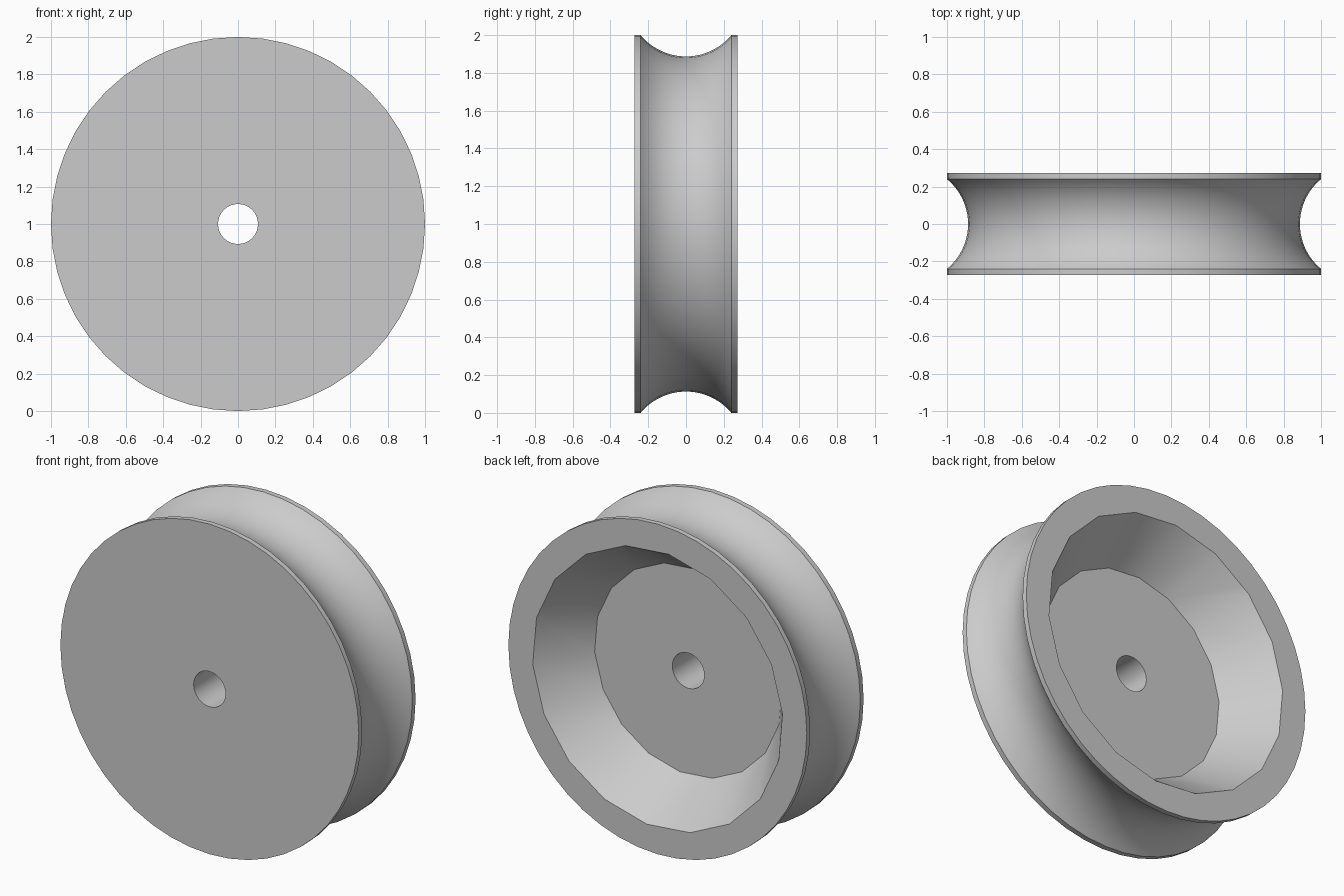
import bpy, bmesh, math

cube = bpy.data.objects.get("Cube")
if cube:
    bpy.data.objects.remove(cube, do_unlink=True)

HALF_WIDTH = 0.272
GROOVE_EDGE = 0.24
GROOVE_DEPTH = 0.113
FLOOR_Y = -0.022

grey = bpy.data.materials.new("light grey")
grey.use_nodes = True
colour = (0.6, 0.6, 0.6, 1)
grey.diffuse_color = colour
grey.node_tree.nodes["Principled BSDF"].inputs["Base Color"].default_value = colour


def lathe(name, profile, sides, phase=0.0):
    """Turn (y, radius) points around the axle into a closed solid."""
    bm = bmesh.new()
    rings = []
    for y, r in profile:
        angles = [phase + math.tau * i / sides for i in range(sides)]
        rings.append([bm.verts.new((r * math.cos(a), y, 1 + r * math.sin(a))) for a in angles])
    for a, b in zip(rings, rings[1:]):
        for i in range(sides):
            j = (i + 1) % sides
            bm.faces.new((a[i], a[j], b[j], b[i]))
    bm.faces.new(rings[0])
    bm.faces.new(rings[-1])
    bmesh.ops.recalc_face_normals(bm, faces=bm.faces)
    mesh = bpy.data.meshes.new(name)
    bm.to_mesh(mesh)
    bm.free()
    mesh.materials.append(grey)
    obj = bpy.data.objects.new(name, mesh)
    bpy.context.collection.objects.link(obj)
    return obj


# Wheel body: flat rims either side of a round groove
arc_radius = (GROOVE_EDGE ** 2 + GROOVE_DEPTH ** 2) / (2 * GROOVE_DEPTH)
arc_centre = 1 - GROOVE_DEPTH + arc_radius
sweep = math.asin(GROOVE_EDGE / arc_radius)
steps = 20
groove = []
for k in range(steps + 1):
    t = sweep * (2 * k / steps - 1)
    groove.append((arc_radius * math.sin(t), arc_centre - arc_radius * math.cos(t)))
wheel = lathe("grooved_wheel", [(-HALF_WIDTH, 1)] + groove + [(HALF_WIDTH, 1)], 48)

# Cutters: tapered recess in the back, and the axle hole
slope = (0.84 - 0.63) / (HALF_WIDTH - FLOOR_Y)
recess = lathe("recess_cutter",
               [(FLOOR_Y, 0.63), (HALF_WIDTH + 0.1, 0.84 + 0.1 * slope)],
               18, math.radians(-5))
hole = lathe("axle_hole_cutter", [(-0.5, 0.107), (0.5, 0.107)], 32)

bpy.ops.object.select_all(action="DESELECT")
wheel.select_set(True)
bpy.context.view_layer.objects.active = wheel
for cutter in (recess, hole):
    cutter.hide_render = True
    cut = wheel.modifiers.new(cutter.name, "BOOLEAN")
    cut.operation = "DIFFERENCE"
    cut.solver = "EXACT"
    cut.object = cutter
    bpy.ops.object.modifier_apply(modifier=cut.name)
    bpy.data.objects.remove(cutter, do_unlink=True)

bpy.ops.object.shade_smooth_by_angle(angle=math.radians(30))
